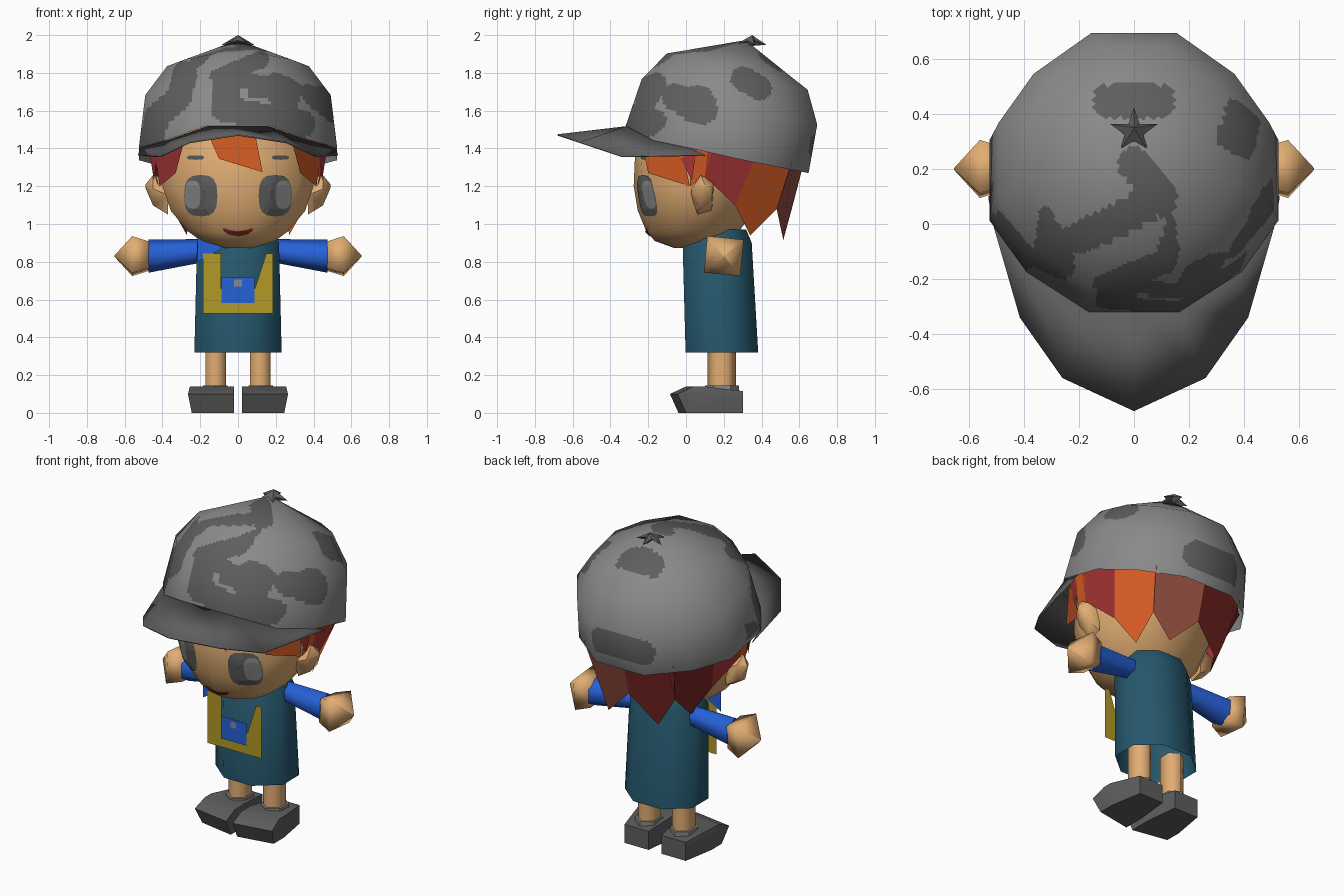
import bpy, bmesh, math
from mathutils import Vector
from mathutils.bvhtree import BVHTree
from mathutils.geometry import intersect_point_line

if "Cube" in bpy.data.objects:
    bpy.data.objects.remove(bpy.data.objects["Cube"])

MATS = {}
for name, code in {"skin": "e1ad73", "light grey": "8a8a8a", "dark grey": "5e5e5e", "teal": "25576c", "blue": "2661d8",
                   "yellow": "b29926", "orange": "da5e24", "red": "ac3636", "dark red": "802826",
                   "auburn": "964f41"}.items():
    m = bpy.data.materials.new(name)
    m.diffuse_color = [((c / 255 + .055) / 1.055) ** 2.4 for c in bytes.fromhex(code)] + [1]
    m.use_nodes = True
    m.node_tree.nodes["Principled BSDF"].inputs["Base Color"].default_value = m.diffuse_color
    MATS[name] = m


def add(name, verts, faces, mats, smooth=None, fix=True):
    """Mesh object from points and faces; mats is one colour or a list of them."""
    me = bpy.data.meshes.new(name)
    me.from_pydata([tuple(v) for v in verts], [], faces)
    ob = bpy.data.objects.new(name, me)
    bpy.context.collection.objects.link(ob)
    for m in ([mats] if isinstance(mats, str) else mats):
        me.materials.append(MATS[m])
    if fix:
        bm = bmesh.new()
        bm.from_mesh(me)
        bmesh.ops.recalc_face_normals(bm, faces=bm.faces)
        bm.to_mesh(me)
        bm.free()
    if smooth:
        bpy.ops.object.select_all(action='DESELECT')
        ob.select_set(True)
        bpy.context.view_layer.objects.active = ob
        bpy.ops.object.shade_smooth_by_angle(angle=math.radians(smooth))
    return ob


def loft(name, rings, mats, caps=(True, True), smooth=None):
    """Skin over rings that all have the same number of points."""
    n = len(rings[0])
    verts = [p for r in rings for p in r]
    faces = [(i * n + j, i * n + (j + 1) % n, (i + 1) * n + (j + 1) % n, (i + 1) * n + j)
             for i in range(len(rings) - 1) for j in range(n)]
    if caps[0]:
        faces.append(tuple(range(n))[::-1])
    if caps[1]:
        faces.append(tuple(range(len(verts) - n, len(verts))))
    return add(name, verts, faces, mats, smooth)


def oval(n, cx, cy, z, rx, ry):
    """Level ring."""
    return [(cx + rx * math.cos((k + .5) * math.tau / n), cy + ry * math.sin((k + .5) * math.tau / n), z)
            for k in range(n)]


def cuff(n, x, y, z, ry, rz, turn=.5):
    """Upright ring facing sideways."""
    return [(x, y + ry * math.cos(math.tau * k / n + turn), z + rz * math.sin(math.tau * k / n + turn))
            for k in range(n)]


# Head: stacked ovals (z, half width, front y, back y)
head = loft("head", [oval(14, 0, (f + b) / 2, z, w, (b - f) / 2) for z, w, f, b in (
    (.872, .08, -.06, .12), (.91, .2, -.165, .22), (.96, .27, -.21, .28), (1.07, .365, -.255, .36),
    (1.2, .41, -.277, .43), (1.36, .42, -.27, .50), (1.55, .40, -.2, .48))], "skin", smooth=60)
tree = BVHTree.FromPolygons([v.co for v in head.data.vertices], [tuple(p.vertices) for p in head.data.polygons])


def plate(name, cx, cz, rx, rz, mat, lift, bend=0, n=16):
    """Thin rounded detail laid over the face."""
    def power(t):
        return math.copysign(abs(t) ** .7, t)
    verts = []
    for s, k in [(0, 0)] + [(s / 3, k) for s in (1, 2, 3) for k in range(n)]:
        a = k * math.tau / n
        x = rx * s * power(math.cos(a))
        z = cz + rz * s * power(math.sin(a)) + bend * (x / rx) ** 2
        hit = tree.ray_cast(Vector((cx + x, -2, z)), Vector((0, 1, 0)))[0]
        verts.append((cx + x, (hit.y if hit else -.1) - lift, z))
    faces = [(0, 1 + j, 1 + (j + 1) % n) for j in range(n)]
    faces += [(1 + i * n + j, 1 + (i + 1) * n + j, 1 + (i + 1) * n + (j + 1) % n, 1 + i * n + (j + 1) % n)
              for i in range(2) for j in range(n)]
    add(name, verts, faces, mat, fix=False)


plate("mouth", 0, .948, .08, .014, "dark red", .007, bend=.025)

for s, side in ((-1, "left"), (1, "right")):
    # Eyes and eyebrows
    plate(side + "_eye", s * .197, 1.15, .088, .11, "dark grey", .006)
    plate(side + "_eye_shine", s * .24, 1.155, .042, .075, "light grey", .009)
    plate(side + "_eyebrow", s * .225, 1.352, .045, .012, "dark grey", .006)
    # Ear, sleeve and hand
    loft(side + "_ear", [cuff(5, s * .37, .09, 1.14, .065, .1), cuff(5, s * .45, .09, 1.175, .063, .085),
                         cuff(5, s * .49, .1, 1.2, .006, .01)], "skin", smooth=50)
    loft(side + "_sleeve", [cuff(6, s * .17, .2, .86, .06, .06), cuff(6, s * .475, .2, .83, .088, .088)],
         "blue", smooth=70)
    loft(side + "_hand", [cuff(4, s * x, .2, .83, r, r, .69) for x, r in ((.47, .1), (.56, .137), (.655, .003))],
         "skin", smooth=120)
    # Leg, shoe with a narrow heel, and its lighter collar
    loft(side + "_leg", [oval(6, s * .118, .19, z, .062, .075) for z in (.1, .4)], "skin", smooth=70)
    loft(side + "_shoe", [[(s * .022, f, zf), (s * w, f + .04, zf), (s * w, .1, zf), (s * .21, .303, zb),
                           (s * .045, .303, zb), (s * .022, .1, zf)]
                          for f, w, zf, zb in ((-.04, .245, 0, 0), (-.085, .265, .1, .09), (0, .255, .14, .115))],
         "dark grey", smooth=50)
    loft(side + "_shoe_collar", [oval(6, s * .12, .19, z, .075, .09) for z in (.1, .146)], "light grey")

# Tunic, open at the hem, leaning slightly
loft("tunic", [oval(8, 0, .19, .32, .25, .208), oval(8, 0, .165, .9, .235, .198),
               oval(8, 0, .18, .97, .19, .15)], "teal", caps=(False, True), smooth=55)


def panel(name, y, mat, *outline):
    """Flat piece facing the front, outline in x and z."""
    add(name, [(x, y, z) for x, z in outline], [tuple(range(len(outline)))], mat, fix=False)


def box(x, z, w, h):
    return (x - w, z + h), (x - w, z - h), (x + w, z - h), (x + w, z + h)


# Blue scarf end, pouch with its straps, pocket and clasp
panel("scarf_end", -.034, "blue", (-.215, .93), (-.215, .80), (-.1, .86), (-.085, .88))
panel("pouch", -.035, "yellow", *box(0, .592, .185, .067))
panel("left_strap", -.035, "yellow", *box(-.137, .752, .048, .093))
panel("right_strap", -.035, "yellow", (.09, .659), (.185, .659), (.185, .845), (.15, .845))
panel("pocket", -.042, "blue", *box(0, .651, .087, .069))
panel("clasp", -.047, "light grey", *box(0, .688, .02, .018))

# Hair: coloured locks (left colour, right colour, outline) hanging under the cap
LOCKS = (("red", "orange", ((.28, -.24, 1.46), (.45, -.03, 1.43), (.415, .02, 1.2), (.33, -.2, 1.27))),
         ("red", "red", ((.42, -.07, 1.43), (.475, .06, 1.42), (.445, .03, 1.23))),
         ("orange", "orange", ((.47, .04, 1.42), (.48, .14, 1.42), (.44, .1, 1.25), (.42, .02, 1.2))),
         ("red", "red", ((.48, .12, 1.42), (.46, .38, 1.38), (.36, .26, 1.1), (.44, .1, 1.25))),
         ("dark red", "orange",
          ((.46, .37, 1.38), (.27, .57, 1.33), (.26, .48, 1.08), (.27, .34, .94), (.36, .26, 1.1))),
         ("dark red", "auburn",
          ((.31, .56, 1.33), (0, .62, 1.31), (0, .56, 1.08), (.17, .515, .915), (.26, .48, 1.08))))
for s, side in ((-1, "left"), (1, "right")):
    for k, (left, right, pts) in enumerate(LOCKS):
        order = tuple(range(len(pts)))
        add(f"{side}_lock_{k}", [(s * x, y, z) for x, y, z in pts], [order if s < 0 else order[::-1]],
            left if s < 0 else right, fix=False)
panel("fringe", -.295, "orange", (-.16, 1.48), (-.1, 1.345), (.13, 1.275), (.09, 1.48))

# Cap crown: tilted twelve sided dome
TILT = math.radians(14.5)


def tilt(x, u, v):
    return (x, .165 + u * math.cos(TILT) + v * math.sin(TILT), 1.395 - u * math.sin(TILT) + v * math.cos(TILT))


HALF = ((.165, -.5, 0), (.39, -.34, -.04), (.525, -.15, -.03), (.525, .15, -.02), (.39, .34, -.01), (.165, .5, 0))
RIM = HALF + tuple((-x, u, d) for x, u, d in HALF[::-1])
crown = loft("cap_crown", [[tilt(x * p, u * q, v + (d if v == 0 else 0)) for x, u, d in RIM]
                           for v, p, q in ((0, 1, 1), (.26, .935, .96), (.425, .715, .77), (.595, .01, .01))],
             ["light grey", "dark grey"], caps=(False, True))

# Camouflage: broad strokes laid on from one direction (axis, sign, width, path)
STROKES = ((1, -1, .065, (-.28, 1.8), (-.31, 1.67), (-.43, 1.57), (-.46, 1.42)),
           (1, -1, .045, (.12, 1.87), (-.1, 1.78), (.2, 1.73)),
           (1, -1, .07, (-.06, 1.74), (-.07, 1.61), (.34, 1.53)),
           (2, 1, .06, (0, .22), (.1, .1), (-.05, .02), (-.2, -.05)),
           (2, 1, .06, (-.09, .445), (.09, .445)),
           (0, 1, .095, (.06, 1.64), (.06, 1.62)),
           (0, 1, .075, (-.05, 1.67), (.09, 1.6)),
           (0, 1, .065, (.3, 1.77), (.39, 1.72)),
           (0, 1, .06, (-.16, 1.74), (-.21, 1.66)),
           (1, 1, .09, (-.14, 1.42), (.1, 1.42)))


def painted(c):
    for axis, sign, width, *path in STROKES:
        if (c[axis] - (.2, .2, 1.4)[axis] * (axis > 0)) * sign < (.4 if axis == 2 else .05):
            continue
        p = Vector([c[i] for i in range(3) if i != axis] + [0])
        for a, b in zip(path, path[1:]):
            a, b = Vector((*a, 0)), Vector((*b, 0))
            t = min(1, max(0, intersect_point_line(p, a, b)[1]))
            if (p - a.lerp(b, t)).length < width:
                return True
    return False


bm = bmesh.new()
bm.from_mesh(crown.data)
bmesh.ops.subdivide_edges(bm, edges=bm.edges[:], cuts=14, use_grid_fill=True)
for f in bm.faces:
    f.smooth = True
    f.material_index = int(painted(f.calc_center_median()))
bm.to_mesh(crown.data)
bm.free()
# Soft, round shading over the whole dome
crown.data.normals_split_custom_set_from_vertices(
    [(v.co - Vector((0, .19, 1.42))).normalized() for v in crown.data.vertices])

# Cap brim, from the front rim out to a point
edge = [tilt(x * .985, u * .985, v) for x, u, v in HALF[:3]]
edge += [(.26, -.56, 1.435), (.415, -.34, 1.36), (.53, .1, 1.365)]
verts = [tilt(0, -.4925, 0), (0, -.68, 1.475)] + edge + [(-x, y, z) for x, y, z in edge]
faces = []
for o, flip in ((2, 1), (8, -1)):
    faces += [q[::flip] for q in ((0, 1, o + 3, o), (o, o + 3, o + 4, o + 1), (o + 1, o + 4, o + 5, o + 2))]
brim = add("cap_brim", verts, faces, "dark grey", smooth=60)
brim.modifiers.new("thickness", 'SOLIDIFY').thickness = .008

# Star button lying on the top of the crown
star = [(r * math.sin(k * math.pi / 5), .335 + r * math.cos(k * math.pi / 5), 1.985 - .4 * r)
        for k, r in ((k, .035 if k % 2 else .09) for k in range(10))]
add("cap_star", star + [(0, .35, 2.0), (0, .32, 1.94)],
    [t for k in range(10) for t in ((k, (k + 1) % 10, 10), ((k + 1) % 10, k, 11))], "dark grey")
